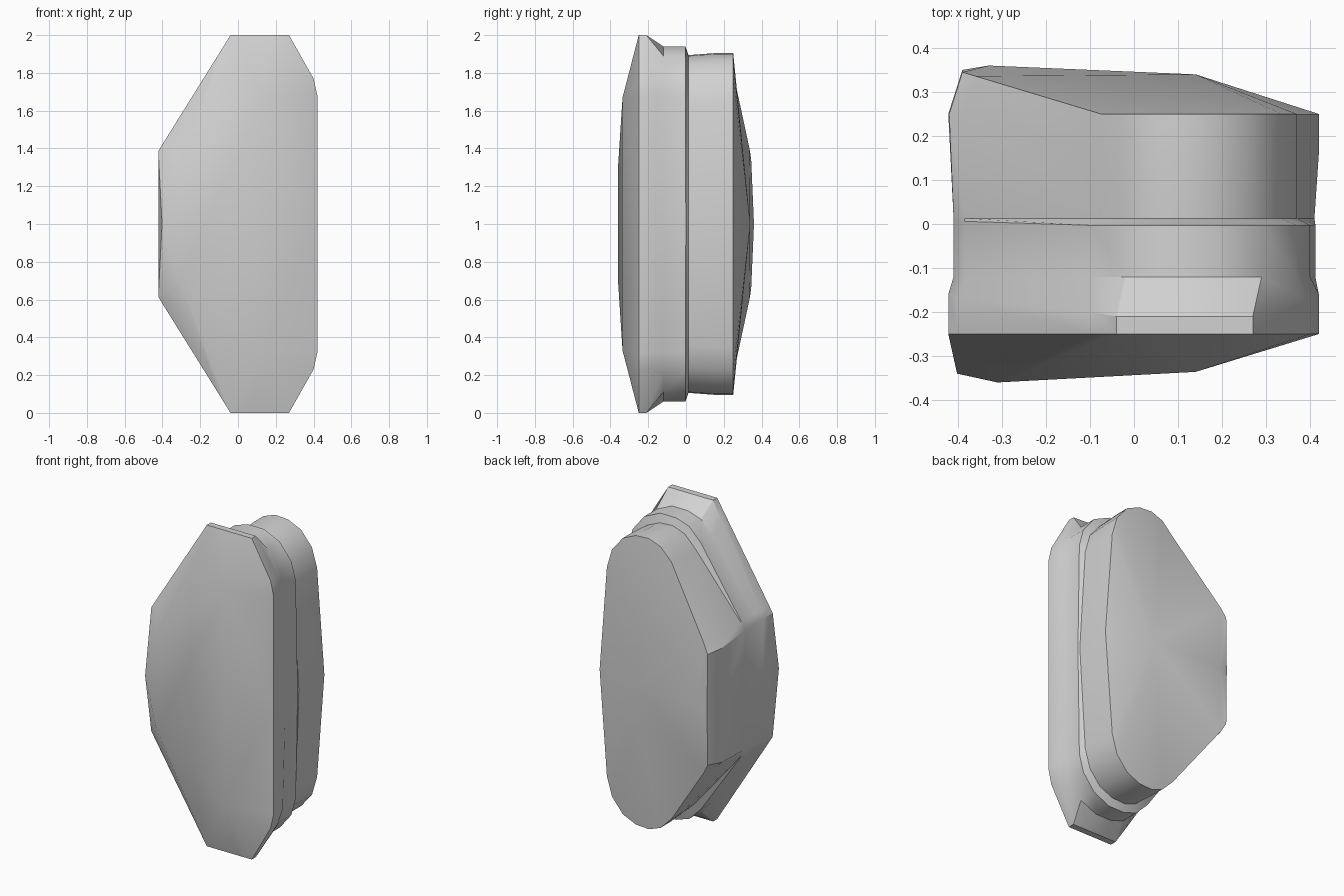
import bpy, bmesh

cube = bpy.data.objects.get("Cube")
if cube:
    bpy.data.objects.remove(cube)

# One light grey for the whole body
grey = bpy.data.materials.new("light_grey")
grey.use_nodes = True
colour = (0.65, 0.65, 0.65, 1)
grey.diffuse_color = colour
bsdf = next(n for n in grey.node_tree.nodes if n.type == 'BSDF_PRINCIPLED')
bsdf.inputs["Base Color"].default_value = colour

# Upper half outlines (x, z), from the +x middle over the top to the -x middle
plate = [(.42, 1), (.42, 1.68), (.40, 1.77), (.27, 2), (.17, 2), (.06, 2), (-.04, 2),
         (-.10, 1.903), (-.40, 1.422), (-.422, 1.385), (-.422, 1)]
band = [(.412, 1), (.40, 1.68), (.37, 1.79), (.29, 1.89), (.18, 1.94), (.07, 1.94), (-.02, 1.91),
        (-.10, 1.83), (-.385, 1.42), (-.41, 1.37), (-.41, 1)]
rear = [(.42, 1), (.37, 1.65), (.335, 1.77), (.26, 1.86), (.17, 1.90), (.08, 1.905), (0, 1.875),
        (-.075, 1.80), (-.36, 1.40), (-.39, 1.345), (-.39, 1)]
rear_start = [(.41, 1)] + [(x, 1 + (z - 1) * .988) for x, z in rear[1:8]] + band[8:]
rear_wide = rear[:8] + [(-.385, 1.39), (-.42, 1.355), (-.422, 1)]
N = len(plate)

bm = bmesh.new()


def ring(outline, ys):
    """Full loop of vertices: the half outline plus its mirror about z = 1."""
    if not isinstance(ys, list):
        ys = [ys] * N
    pts = [(x, y, z) for (x, z), y in zip(outline, ys)]
    pts += [(x, y, 2 - z) for x, y, z in pts[-2:0:-1]]
    return [bm.verts.new(p) for p in pts]


def halves(loop):
    """Upper and lower halves of a loop, both from the +x to the -x middle."""
    return loop[:N], [loop[0]] + loop[:N - 2:-1]


def loft(a, b):
    for i in range(len(a)):
        j = (i + 1) % len(a)
        bm.faces.new((a[i], a[j], b[j], b[i]))


def pole(x, y, z):
    return bm.verts.new((x, y, z))


def fan(centre, verts):
    for a, b in zip(verts, verts[1:]):
        bm.faces.new((centre, a, b))


# Side walls: faceted plate, rounded band, step, rear housing
loops = [
    ring(plate, -.25),
    ring(plate, [-.16, -.16, -.18] + [-.21] * 4 + [-.20, -.17, -.16, -.16]),
    ring(band, -.12),
    ring(band, [-.001] + [-.003] * 7 + [.006, .008, .008]),
    ring(rear_start, .013),
    ring(rear_wide, [.16] * 8 + [.25] * 3),
    ring(rear, [.25] * 8 + [.336, .345, .35]),
]
for a, b in zip(loops, loops[1:]):
    loft(a, b)

# Faceted front face
right_top, left_top = pole(.14, -.336, 1.67), pole(-.31, -.36, 1.30)
right_low, left_low = pole(.14, -.336, .33), pole(-.31, -.36, .70)
tip = pole(-.402, -.34, 1)
upper, lower = halves(loops[0])
for half, a, b in ((upper, right_top, left_top), (lower, right_low, left_low)):
    fan(a, half[:7])
    bm.faces.new((a, half[6], b))
    fan(b, half[6:10])
    bm.faces.new((b, half[9], tip))
    bm.faces.new((tip, half[9], half[10]))
bm.faces.new((upper[0], right_top, right_low))
bm.faces.new((right_top, left_top, left_low, right_low))
bm.faces.new((left_top, tip, left_low))

# Shallow pitched back face
centre, crest = pole(.14, .34, 1), pole(-.33, .36, 1)
for half in halves(loops[-1]):
    fan(centre, half[:9])
    bm.faces.new((centre, half[8], crest))
    fan(crest, half[8:])

bmesh.ops.recalc_face_normals(bm, faces=bm.faces)
mesh = bpy.data.meshes.new("faceted_housing")
bm.to_mesh(mesh)
bm.free()
mesh.materials.append(grey)
housing = bpy.data.objects.new("faceted_housing", mesh)
bpy.context.collection.objects.link(housing)
bpy.ops.object.select_all(action='DESELECT')
housing.select_set(True)
bpy.context.view_layer.objects.active = housing
bpy.ops.object.shade_smooth_by_angle(angle=0.52)
